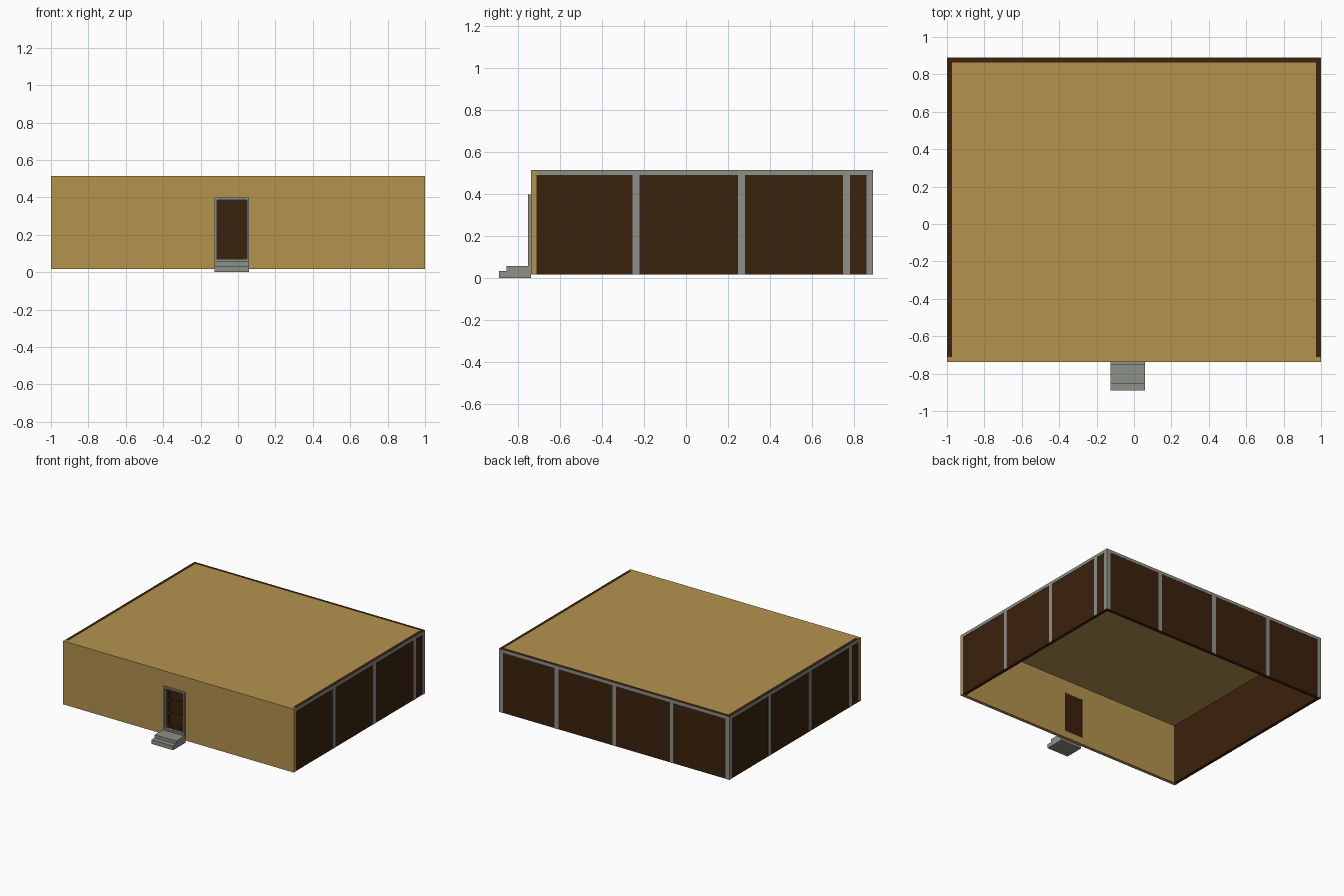
import bpy, bmesh
from mathutils import Vector

if "Cube" in bpy.data.objects:
    bpy.data.objects.remove(bpy.data.objects["Cube"])


def material(name, rgb):
    m = bpy.data.materials.new(name)
    m.diffuse_color = (*rgb, 1)
    m.use_nodes = True
    m.node_tree.nodes["Principled BSDF"].inputs["Base Color"].default_value = m.diffuse_color
    return m


TAN = material("tan_plaster", (0.456, 0.292, 0.076))
BROWN = material("dark_brown", (0.044, 0.016, 0.004))
GREY = material("stone_grey", (0.27, 0.279, 0.25))


def box(name, x0, x1, y0, y1, z0, z1, mat):
    bm = bmesh.new()
    bmesh.ops.create_cube(bm, size=1)
    for v in bm.verts:
        v.co = Vector(((x0 + x1) / 2 + v.co.x * (x1 - x0),
                       (y0 + y1) / 2 + v.co.y * (y1 - y0),
                       (z0 + z1) / 2 + v.co.z * (z1 - z0)))
    me = bpy.data.meshes.new(name)
    bm.to_mesh(me)
    bm.free()
    me.materials.append(mat)
    ob = bpy.data.objects.new(name, me)
    bpy.context.collection.objects.link(ob)
    return ob


Z0, Z1 = 0.018, 0.515          # wall bottom and top
F, B = -0.737, 0.89            # front and back of the building
T = 0.026                      # wall thickness
E = 0.002                      # trim plate thickness
W = 0.033                      # trim post width
DX0, DX1, DZ0, DZ1 = -0.114, 0.048, 0.07, 0.386   # door opening

# front wall with door opening
front = box("front_wall", -1, 1, F, F + T, Z0, Z1, TAN)
cutter = box("door_cutter", DX0, DX1, F - 0.1, F + 0.1, DZ0, DZ1, TAN)
cutter.hide_render = True
mod = front.modifiers.new("door_opening", 'BOOLEAN')
mod.operation = 'DIFFERENCE'
mod.solver = 'EXACT'
mod.object = cutter
bpy.context.view_layer.objects.active = front
bpy.ops.object.modifier_apply(modifier=mod.name)
bpy.data.objects.remove(cutter)

# side and back walls, flat roof
box("right_wall", 1 - T, 1 - E, F + T, B - E, Z0, Z1, BROWN)
box("left_wall", E - 1, T - 1, F + T, B - E, Z0, Z1, BROWN)
box("back_wall", T - 1, 1 - T, B - T, B - E, Z0, Z1, BROWN)
box("roof", T - 1, 1 - T, F + T, B - T, Z1 - T, Z1, TAN)

# trim on the sides: top rail, posts every half unit, corner post
ZT = Z1 - 0.001
for side, xs, posts in (("right", (1 - E, 1), [F + 0.5 * i for i in (1, 2, 3)]),
                        ("left", (-1, E - 1), [B - 0.5 * i for i in (1, 2, 3)])):
    box(side + "_top_rail", *xs, F + T, B, Z1 - 0.025, ZT, GREY)
    for y in posts:
        box(side + "_post", *xs, y - W / 2, y + W / 2, Z0, Z1 - 0.025, GREY)
    box(side + "_corner_post", *xs, B - W, B, Z0, Z1 - 0.025, GREY)

# trim on the back
box("back_top_rail", E - 1, 1 - E, B - E, B, Z1 - 0.025, ZT, GREY)
for x in (-1 + E + W / 2, -0.5, 0, 0.5, 1 - E - W / 2):
    box("back_post", x - W / 2, x + W / 2, B - E, B, Z0, Z1 - 0.025, GREY)

# door frame lining the opening
FY0, FY1, FW = F - 0.014, F + T - 0.001, 0.012
box("frame_left", DX0 - FW, DX0 + 0.001, FY0, F, 0.057, DZ1 + FW, GREY)
box("frame_right", DX1 - 0.001, DX1 + FW, FY0, F, 0.057, DZ1 + FW, GREY)
box("frame_top", DX0, DX1, FY0, F, DZ1 - 0.001, DZ1 + FW, GREY)
box("frame_sill", DX0, DX1, FY0, F, 0.057, DZ0 + 0.001, GREY)
box("jamb_left", DX0, DX0 + 0.003, F, FY1, DZ0, DZ1, GREY)
box("jamb_right", DX1 - 0.003, DX1, F, FY1, DZ0, DZ1, GREY)
box("jamb_top", DX0 + 0.003, DX1 - 0.003, F, FY1, DZ1 - 0.003, DZ1, GREY)
box("jamb_sill", DX0 + 0.003, DX1 - 0.003, F, FY1, DZ0, DZ0 + 0.002, GREY)

# door leaf with stiles and rails forming six recessed panels
DY = F + 0.012
a, b = DX0 + 0.003, DX1 - 0.003
box("door_leaf", a, b, DY + 0.005, DY + 0.012, DZ0 + 0.002, DZ1 - 0.003, BROWN)
mid = (a + b) / 2
for x0, x1 in ((a, a + 0.02), (mid - 0.01, mid + 0.01), (b - 0.02, b)):
    box("door_stile", x0, x1, DY, DY + 0.005, DZ0 + 0.002, DZ1 - 0.003, BROWN)
for x0, x1 in ((a + 0.02, mid - 0.01), (mid + 0.01, b - 0.02)):
    for z0, z1 in ((0.072, 0.095), (0.18, 0.2), (0.285, 0.305), (0.363, 0.383)):
        box("door_rail", x0, x1, DY, DY + 0.005, z0, z1, BROWN)
box("door_handle", b - 0.014, b - 0.006, DY - 0.008, DY, 0.205, 0.22, BROWN)

# entrance steps
SX0, SX1 = DX0 - FW, DX1 + FW
box("lower_step", SX0, SX1, -0.89, F, 0, 0.033, GREY)
box("upper_step", SX0, SX1, -0.852, F, 0.033, 0.057, GREY)
